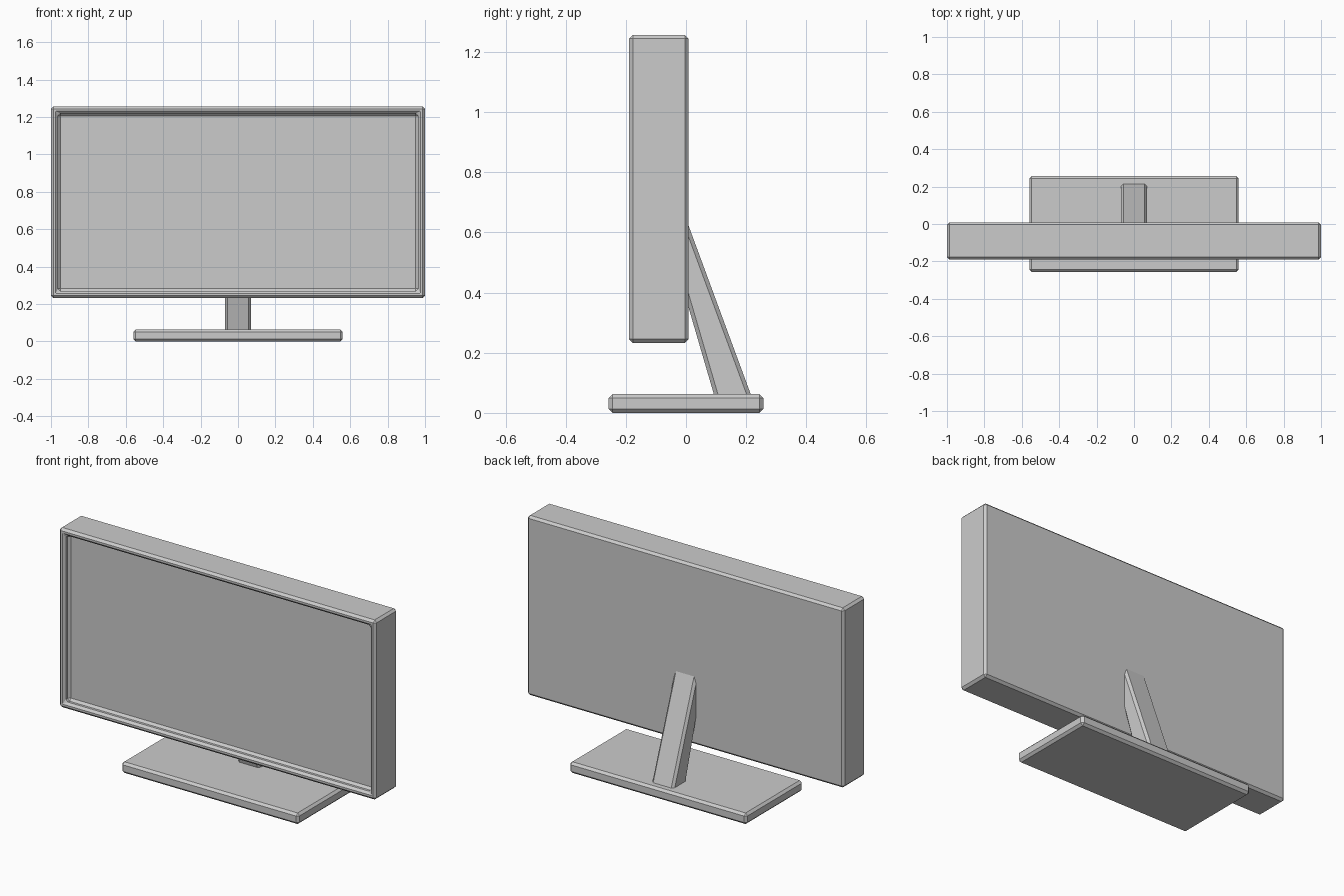
import bpy, bmesh
from mathutils import Vector

if "Cube" in bpy.data.objects:
    bpy.data.objects.remove(bpy.data.objects["Cube"])

CHAMFER = 0.013


def chamfer_sharp(bm, edges=None):
    """Flat chamfer on the given edges, or on every sharp edge."""
    bm.normal_update()
    if edges is None:
        edges = [e for e in bm.edges if e.calc_face_angle(0) > 0.5]
    bmesh.ops.bevel(bm, geom=edges, offset=CHAMFER, offset_type='OFFSET',
                    segments=1, profile=0.5, affect='EDGES')


def box(lo, hi):
    bm = bmesh.new()
    bmesh.ops.create_cube(bm, size=1)
    lo, hi = Vector(lo), Vector(hi)
    for v in bm.verts:
        v.co = (lo + hi) / 2 + v.co * (hi - lo)
    bm.normal_update()
    return bm


def finish(bm, name):
    bmesh.ops.recalc_face_normals(bm, faces=bm.faces)
    mesh = bpy.data.meshes.new(name)
    bm.to_mesh(mesh)
    bm.free()
    obj = bpy.data.objects.new(name, mesh)
    bpy.context.collection.objects.link(obj)
    return obj


# Screen housing with a shallow recessed display
bm = box((-1, -0.19, 0.232), (1, 0.009, 1.257))
front = min(bm.faces, key=lambda f: f.calc_center_median().y)
bmesh.ops.inset_region(bm, faces=[front], thickness=0.053)
bm.normal_update()
front = next(f for f in bm.faces if f.normal.y < -0.9
             and all(abs(v.co.x) < 0.99 for v in f.verts))
ext = bmesh.ops.extrude_discrete_faces(bm, faces=[front])
bmesh.ops.translate(bm, verts=ext['faces'][0].verts, vec=(0, 0.04, 0))
chamfer_sharp(bm)
finish(bm, "screen_housing")

# Foot plate
bm = box((-0.56, -0.257, 0), (0.56, 0.257, 0.063))
chamfer_sharp(bm)
finish(bm, "foot_plate")

# Slanted, tapering neck: side profile pulled across x, long edges chamfered
profile = [(0.102, 0.03), (0.227, 0.03), (-0.02, 0.70), (-0.02, 0.448)]
bm = bmesh.new()
side = bm.faces.new([bm.verts.new((-0.07, y, z)) for y, z in profile])
ext = bmesh.ops.extrude_face_region(bm, geom=[side])
bmesh.ops.translate(bm, vec=(0.14, 0, 0),
                    verts=[g for g in ext['geom'] if isinstance(g, bmesh.types.BMVert)])
bmesh.ops.recalc_face_normals(bm, faces=bm.faces)
long_edges = [e for e in bm.edges
              if abs(e.verts[0].co.y - e.verts[1].co.y) > 0.05
              and abs(e.verts[0].co.z - e.verts[1].co.z) > 0.2]
chamfer_sharp(bm, long_edges)
finish(bm, "neck")
